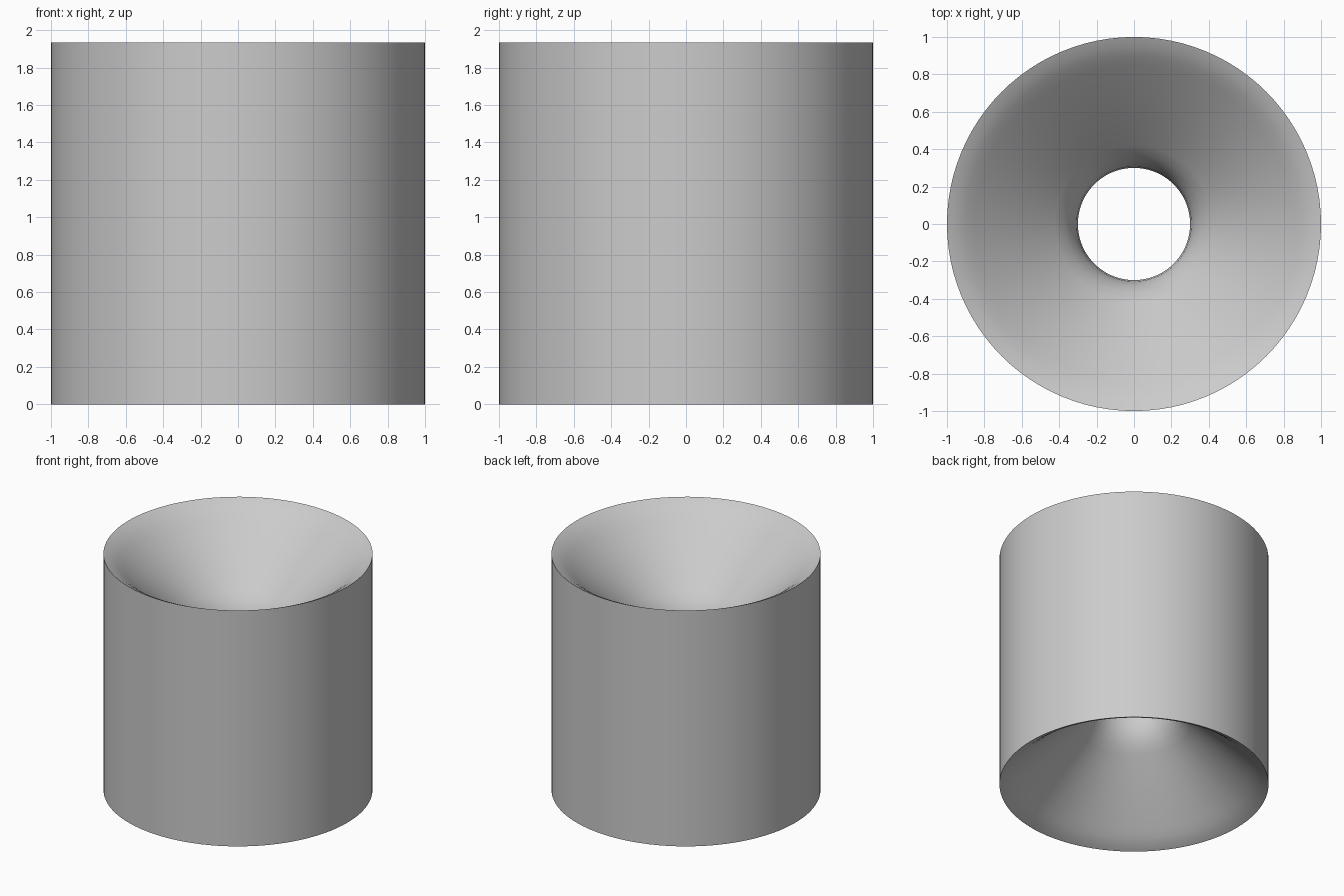
import bpy
import bmesh
from math import tau, radians
from mathutils import Vector

cube = bpy.data.objects.get("Cube")
if cube:
    bpy.data.objects.remove(cube, do_unlink=True)

HEIGHT = 1.935
SEGMENTS = 96

# plain grey material
grey = bpy.data.materials.new("plain_grey")
grey.use_nodes = True
colour = (0.6, 0.6, 0.6, 1)
grey.diffuse_color = colour
grey.node_tree.nodes["Principled BSDF"].inputs["Base Color"].default_value = colour

# flared mouth: rounded lip, straight cone, rounded throat (radius, depth)
mouth = [(1, 0), (0.95, 0.024), (0.9, 0.06), (0.85, 0.102), (0.42, 0.5),
         (0.37, 0.555), (0.33, 0.62), (0.307, 0.69), (0.3, 0.77)]

# closed cross-section: lower mouth, throat, mirrored upper mouth, outer wall
section = mouth + [(r, HEIGHT - d) for r, d in reversed(mouth)]

bm = bmesh.new()
verts = [bm.verts.new((r, 0, z)) for r, z in section]
edges = [bm.edges.new((verts[i - 1], verts[i])) for i in range(len(verts))]
bmesh.ops.spin(bm, geom=verts + edges, cent=Vector(), axis=(0, 0, 1),
               angle=tau, steps=SEGMENTS, use_merge=True)
bmesh.ops.remove_doubles(bm, verts=bm.verts, dist=0.0001)
bmesh.ops.recalc_face_normals(bm, faces=bm.faces)

mesh = bpy.data.meshes.new("flared_tube")
bm.to_mesh(mesh)
bm.free()
mesh.materials.append(grey)

tube = bpy.data.objects.new("flared_tube", mesh)
bpy.context.collection.objects.link(tube)

# smooth walls with crisp rims
bpy.ops.object.select_all(action="DESELECT")
tube.select_set(True)
bpy.context.view_layer.objects.active = tube
bpy.ops.object.shade_smooth_by_angle(angle=radians(40))
